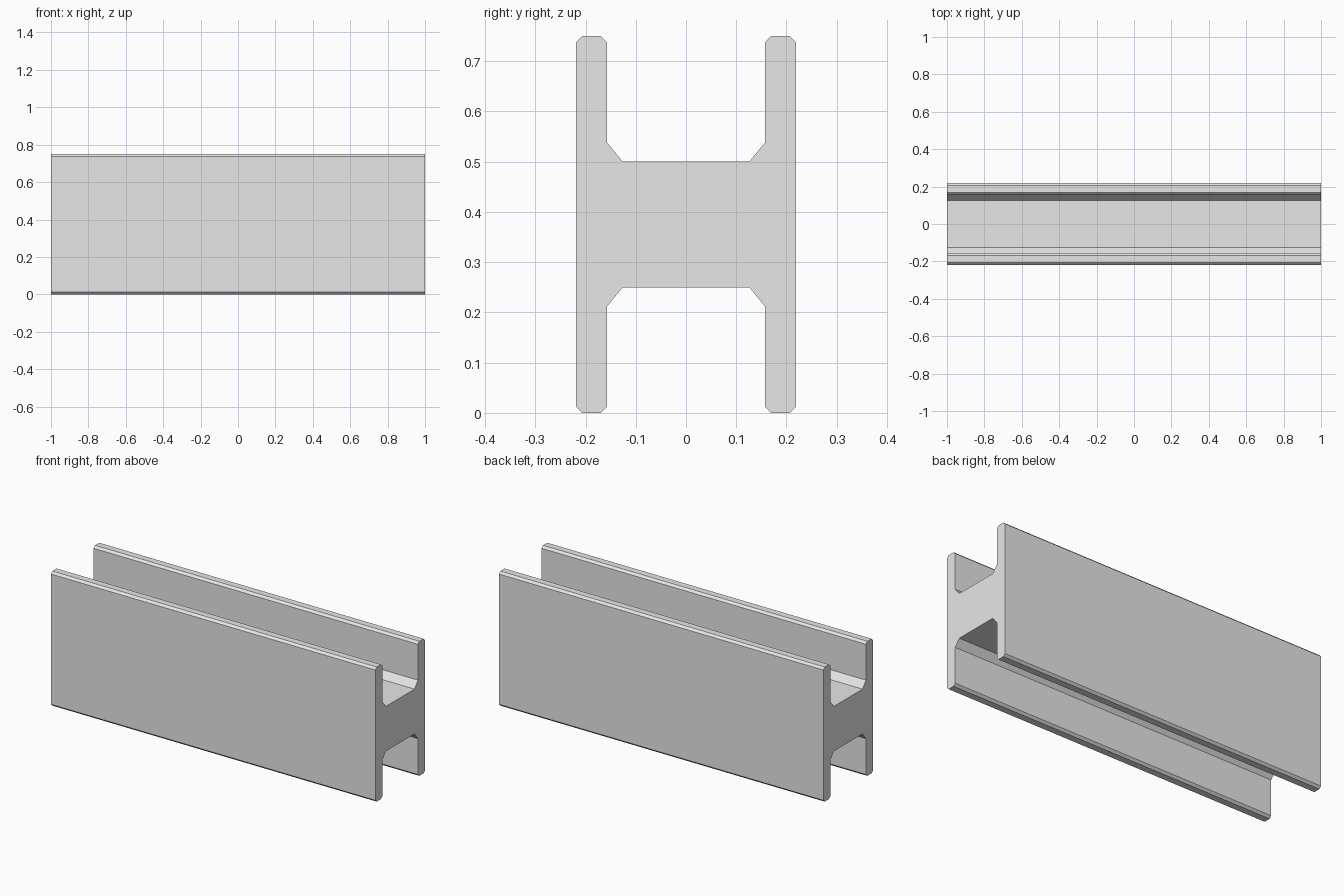
import bpy
import bmesh

if "Cube" in bpy.data.objects:
    bpy.data.objects.remove(bpy.data.objects["Cube"], do_unlink=True)

LENGTH, HEIGHT = 2.0, 0.75
MID = HEIGHT / 2

# Single plain grey finish
grey = bpy.data.materials.new("plain_grey")
grey.use_nodes = True
colour = (0.8, 0.8, 0.8, 1.0)
grey.diffuse_color = colour
grey.node_tree.nodes["Principled BSDF"].inputs["Base Color"].default_value = colour

# Quarter of the H section as (y, height above mid): web, fillet, chamfered flange
quarter = [(0.126, 0.125), (0.157, 0.163), (0.157, 0.363), (0.169, 0.375),
           (0.2065, 0.375), (0.2185, 0.363)]

# Mirror the quarter into the closed outline
upper = quarter + [(-y, h) for y, h in reversed(quarter)]
right_half = quarter + [(y, -h) for y, h in reversed(quarter)]
outline = right_half + [(-y, -h) for y, h in right_half]

# Extrude the section along the beam
bm = bmesh.new()
end = bm.faces.new([bm.verts.new((-LENGTH / 2, y, MID + h)) for y, h in outline])
result = bmesh.ops.extrude_face_region(bm, geom=[end], use_keep_orig=True)
moved = [v for v in result["geom"] if isinstance(v, bmesh.types.BMVert)]
bmesh.ops.translate(bm, verts=moved, vec=(LENGTH, 0, 0))
bmesh.ops.recalc_face_normals(bm, faces=bm.faces)

mesh = bpy.data.meshes.new("h_beam")
bm.to_mesh(mesh)
bm.free()
mesh.materials.append(grey)
beam = bpy.data.objects.new("h_beam", mesh)
bpy.context.collection.objects.link(beam)
